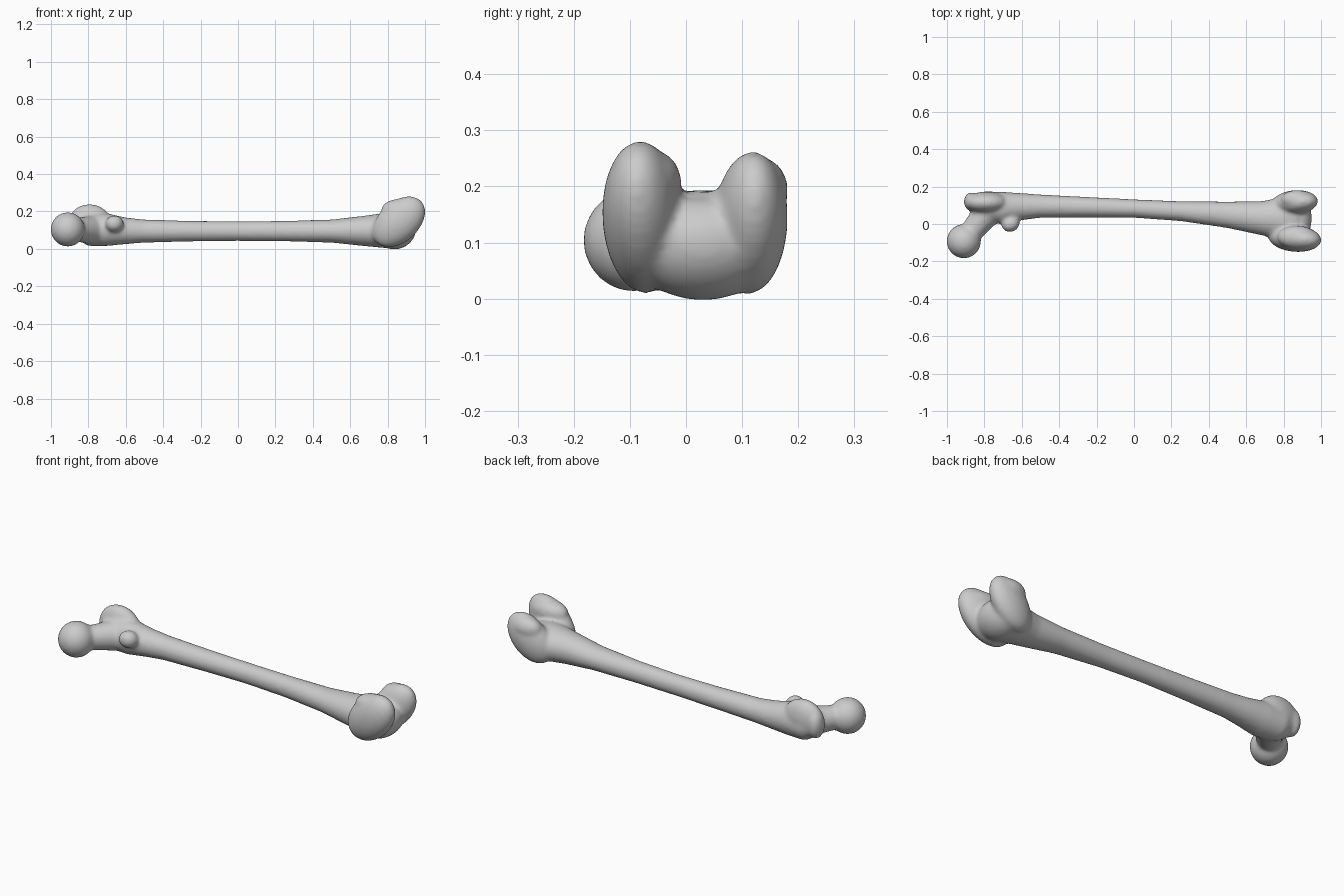
import bpy, bmesh
from math import sin, cos, pi, radians
from mathutils import Matrix, Vector

if "Cube" in bpy.data.objects:
    bpy.data.objects.remove(bpy.data.objects["Cube"])

bone_grey = bpy.data.materials.new("bone_grey")
bone_grey.use_nodes = True
colour = (0.6, 0.6, 0.6, 1)
bone_grey.diffuse_color = colour
bone_grey.node_tree.nodes["Principled BSDF"].inputs["Base Color"].default_value = colour

bm = bmesh.new()


def loft(stations, sides=24):
    """Closed tube along x; each station is x, y min, y max, z min, z max."""
    rings = []
    for x, y0, y1, z0, z1 in stations:
        rings.append([bm.verts.new((x,
                                    (y0 + y1) / 2 + (y1 - y0) / 2 * cos(2 * pi * i / sides),
                                    (z0 + z1) / 2 + (z1 - z0) / 2 * sin(2 * pi * i / sides)))
                      for i in range(sides)])
    for a, b in zip(rings, rings[1:]):
        for i in range(sides):
            j = (i + 1) % sides
            bm.faces.new((a[i], b[i], b[j], a[j]))
    bm.faces.new(rings[0])
    bm.faces.new(rings[-1][::-1])


def blob(centre, radii, tilt=0, turn=0):
    """Ellipsoid tilted about y, then turned about z."""
    matrix = (Matrix.Translation(centre) @ Matrix.Rotation(radians(turn), 4, 'Z')
              @ Matrix.Rotation(radians(tilt), 4, 'Y') @ Matrix.Diagonal((*radii, 1)))
    bmesh.ops.create_uvsphere(bm, u_segments=24, v_segments=16, radius=1, matrix=matrix)


def limb(start, end, r1, r2):
    """Tapered round bar between two points."""
    a, b = Vector(start), Vector(end)
    matrix = Matrix.Translation((a + b) / 2) @ (b - a).to_track_quat('Z', 'Y').to_matrix().to_4x4()
    bmesh.ops.create_cone(bm, cap_ends=True, segments=24, radius1=r1, radius2=r2,
                          depth=(b - a).length, matrix=matrix)


# Shaft, flaring at both ends
loft([(-0.86, 0.03, 0.16, 0.05, 0.17),
      (-0.80, 0.01, 0.175, 0.015, 0.19),
      (-0.70, 0.0, 0.172, 0.015, 0.19),
      (-0.60, 0.02, 0.165, 0.025, 0.168),
      (-0.50, 0.033, 0.158, 0.033, 0.157),
      (-0.25, 0.035, 0.145, 0.039, 0.15),
      (0.0, 0.033, 0.132, 0.042, 0.148),
      (0.25, 0.015, 0.122, 0.04, 0.15),
      (0.50, -0.022, 0.12, 0.033, 0.157),
      (0.68, -0.06, 0.122, 0.014, 0.178),
      (0.80, -0.09, 0.145, 0.003, 0.195),
      (0.87, -0.08, 0.14, 0.015, 0.19)])

# Ball head and neck
blob((-0.91, -0.092, 0.104), (0.092, 0.092, 0.092))
limb((-0.90, -0.08, 0.104), (-0.77, 0.08, 0.1), 0.055, 0.08)

# Greater and lesser trochanter
blob((-0.79, 0.115, 0.137), (0.118, 0.058, 0.102), 8)
blob((-0.87, 0.12, 0.125), (0.04, 0.05, 0.075))
blob((-0.66, 0.0, 0.135), (0.05, 0.043, 0.045), 0, 20)

# Two condyles
blob((0.86, -0.077, 0.145), (0.165, 0.072, 0.108), -42, -5)
blob((0.87, -0.07, 0.21), (0.105, 0.062, 0.058))
blob((0.86, 0.115, 0.135), (0.148, 0.066, 0.10), -47, 5)
blob((0.87, 0.13, 0.195), (0.085, 0.052, 0.058))

# Bridge joining the condyles on the underside
blob((0.85, 0.03, 0.09), (0.105, 0.13, 0.089), -30)

bmesh.ops.recalc_face_normals(bm, faces=bm.faces)
mesh = bpy.data.meshes.new("thigh_bone")
bm.to_mesh(mesh)
bm.free()
mesh.materials.append(bone_grey)
bone = bpy.data.objects.new("thigh_bone", mesh)
bpy.context.collection.objects.link(bone)

# Fuse the parts into one soft skin
fuse = bone.modifiers.new("fuse", 'REMESH')
fuse.mode = 'VOXEL'
fuse.voxel_size = 0.009
fuse.use_smooth_shade = True
soften = bone.modifiers.new("soften", 'SMOOTH')
soften.factor = 0.5
soften.iterations = 12
